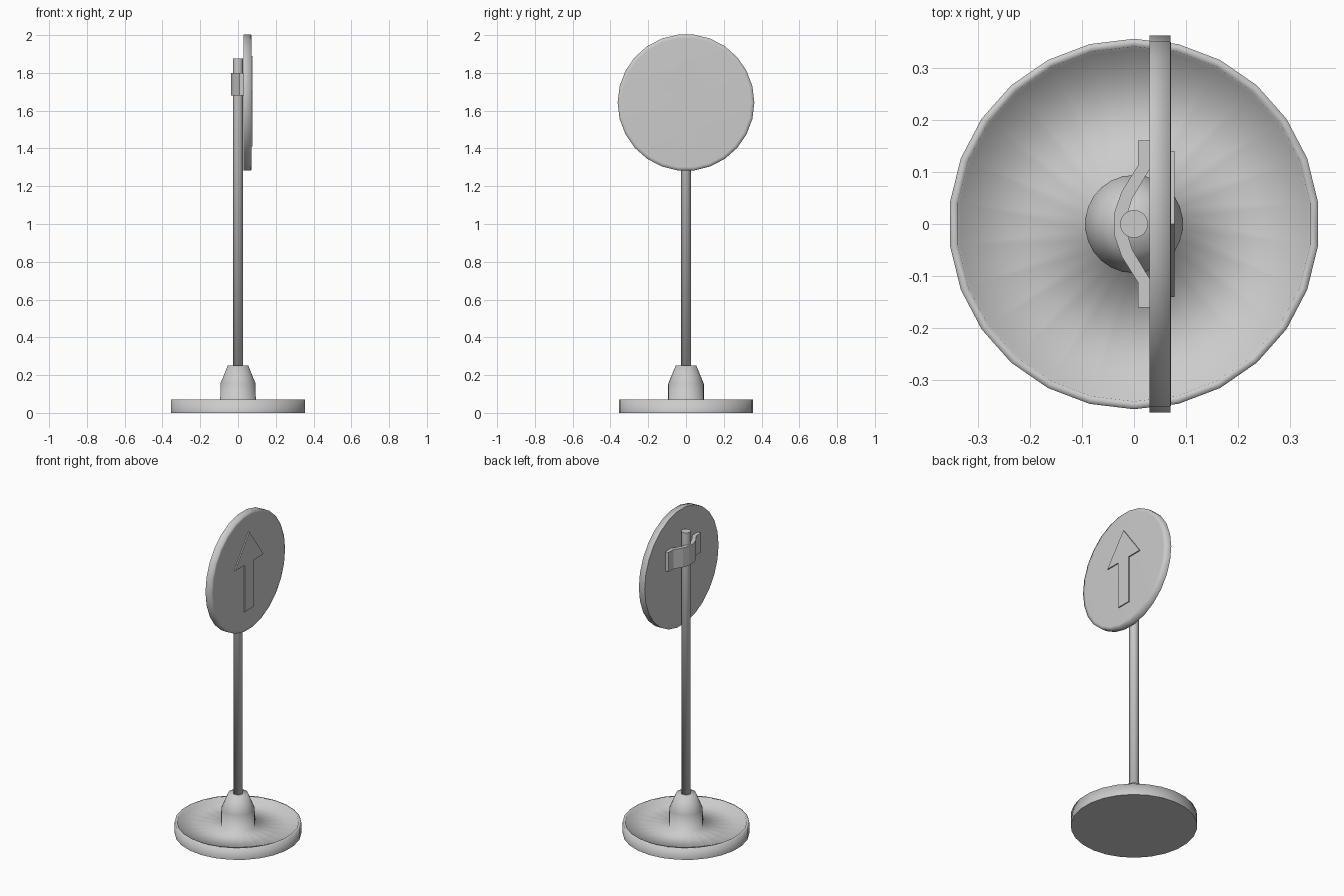
import bpy, bmesh, math
from mathutils import Matrix

if "Cube" in bpy.data.objects:
    bpy.data.objects.remove(bpy.data.objects["Cube"])


def finish(name, bm, smooth=False, sharp_z=()):
    bmesh.ops.recalc_face_normals(bm, faces=bm.faces)
    for f in bm.faces:
        f.smooth = smooth
    for e in bm.edges:
        if any(all(abs(v.co.z - z) < 1e-5 for v in e.verts) for z in sharp_z):
            e.smooth = False
    me = bpy.data.meshes.new(name)
    bm.to_mesh(me)
    bm.free()
    ob = bpy.data.objects.new(name, me)
    bpy.context.collection.objects.link(ob)
    return ob


def lathe(name, profile, sides, sharp_z=()):
    """Revolve (radius, z) points into a closed solid with end caps."""
    bm = bmesh.new()
    rings = []
    for r, z in profile:
        angles = [math.pi / 2 + 2 * math.pi * i / sides for i in range(sides)]
        rings.append([bm.verts.new((r * math.cos(a), r * math.sin(a), z)) for a in angles])
    for a, b in zip(rings, rings[1:]):
        for i in range(sides):
            j = (i + 1) % sides
            bm.faces.new((a[i], a[j], b[j], b[i]))
    bm.faces.new(rings[0])
    bm.faces.new(rings[-1])
    return finish(name, bm, True, sharp_z)


def extrude(name, points, vec):
    """Extrude a flat outline along a vector."""
    bm = bmesh.new()
    face = bm.faces.new([bm.verts.new(p) for p in points])
    new = bmesh.ops.extrude_face_region(bm, geom=[face], use_keep_orig=True)["geom"]
    bmesh.ops.translate(bm, vec=vec, verts=[g for g in new if isinstance(g, bmesh.types.BMVert)])
    return finish(name, bm)


# Weighted base: raised lip, dished floor and tapered hub
lathe("base", [(0.356, 0), (0.356, 0.07), (0.341, 0.07), (0.335, 0.045),
               (0.095, 0.05), (0.094, 0.155), (0.055, 0.25)], 26, (0,))

# Pole
lathe("pole", [(0.027, 0.2), (0.027, 1.875)], 16, (1.875,))

# Round sign plate, turned to face +x
plate = lathe("sign_plate", [(0.362, 0.03), (0.362, 0.07), (0.343, 0.071)], 26, (0.03,))
plate.data.transform(Matrix.Translation((0, 0, 1.643)) @ Matrix.Rotation(math.pi / 2, 4, 'Y'))

# Raised arrow on the plate
half = [(0.045, 1.41), (0.045, 1.70), (0.14, 1.70)]
arrow = half + [(0, 1.89)] + [(-y, z) for y, z in reversed(half)]
extrude("arrow", [(0.068, y, z) for y, z in arrow], (0.01, 0, 0))

# Bent strap clamping the pole to the plate
outer = [(0.008, 0.16), (0.008, 0.113), (-0.024, 0.062), (-0.037, 0.024)]
inner = [(-0.012, 0.022), (-0.003, 0.05), (0.03, 0.105), (0.031, 0.16)]
mirror = lambda pts: [(x, -y) for x, y in reversed(pts)]
strap = outer + mirror(outer) + mirror(inner) + inner
extrude("bracket", [(x, y, 1.68) for x, y in strap], (0, 0, 0.12))
